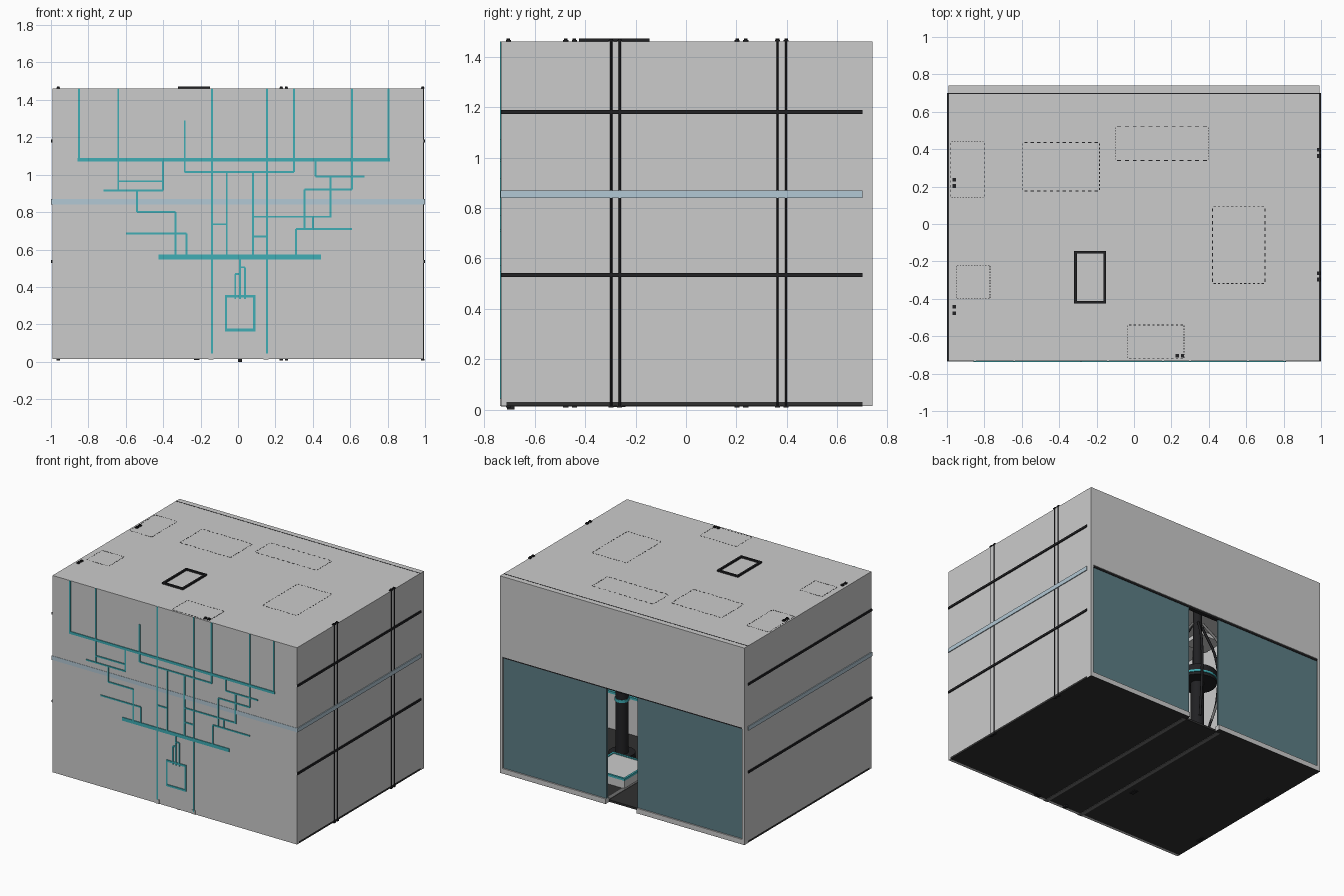
import bpy, bmesh, math
from mathutils import Vector, Matrix

if "Cube" in bpy.data.objects:
    bpy.data.objects.remove(bpy.data.objects["Cube"])


def mat(name, r, g, b):
    m = bpy.data.materials.new(name)
    m.diffuse_color = (r, g, b, 1)
    m.use_nodes = True
    m.node_tree.nodes["Principled BSDF"].inputs["Base Color"].default_value = m.diffuse_color
    return m


BLACK = mat("black", 0.015, 0.015, 0.017)
DARK = mat("dark_floor", 0.03, 0.03, 0.03)
TEAL = mat("teal", 0.05, 0.42, 0.46)
GLASS = mat("door_glass", 0.11, 0.21, 0.24)
BLUE = mat("pale_blue", 0.45, 0.58, 0.66)
STEEL = mat("steel", 0.16, 0.16, 0.16)
WHITE = mat("white", 0.75, 0.77, 0.78)


def finish(name, bm, m):
    me = bpy.data.meshes.new(name)
    bm.to_mesh(me)
    bm.free()
    ob = bpy.data.objects.new(name, me)
    bpy.context.collection.objects.link(ob)
    if m:
        me.materials.append(m)
    return ob


def boxes(name, items, m=None):
    """One object made of boxes given as (x0, x1, y0, y1, z0, z1)."""
    bm = bmesh.new()
    for x0, x1, y0, y1, z0, z1 in items:
        mx = Matrix.Translation(((x0 + x1) / 2, (y0 + y1) / 2, (z0 + z1) / 2))
        bmesh.ops.create_cube(bm, size=1, matrix=mx @ Matrix.Diagonal((x1 - x0, y1 - y0, z1 - z0, 1)))
    return finish(name, bm, m)


def cylinders(name, items, m=None, sides=24):
    """One object made of upright cylinders given as (x, y, radius, z0, z1)."""
    bm = bmesh.new()
    for x, y, r, z0, z1 in items:
        bmesh.ops.create_cone(bm, cap_ends=True, segments=sides, radius1=r, radius2=r, depth=z1 - z0,
                              matrix=Matrix.Translation((x, y, (z0 + z1) / 2)))
    ob = finish(name, bm, m)
    bpy.context.view_layer.objects.active = ob
    bpy.ops.object.select_all(action='DESELECT')
    ob.select_set(True)
    bpy.ops.object.shade_smooth_by_angle(angle=math.radians(35))
    return ob


def frame(cx, cy, w, d, t, z0, z1):
    """Four bars of a flat rectangular frame."""
    x0, x1, y0, y1 = cx - w / 2, cx + w / 2, cy - d / 2, cy + d / 2
    return [(x0, x1, y0, y0 + t, z0, z1), (x0, x1, y1 - t, y1, z0, z1),
            (x0, x0 + t, y0 + t, y1 - t, z0, z1), (x1 - t, x1, y0 + t, y1 - t, z0, z1)]


def hose(name, pts, r, m):
    cu = bpy.data.curves.new(name, 'CURVE')
    cu.dimensions = '3D'
    cu.bevel_depth = r
    cu.bevel_resolution = 2
    sp = cu.splines.new('BEZIER')
    sp.bezier_points.add(len(pts) - 1)
    for b, p in zip(sp.bezier_points, pts):
        b.co = p
        b.handle_left_type = b.handle_right_type = 'AUTO'
    cu.materials.append(m)
    ob = bpy.data.objects.new(name, cu)
    bpy.context.collection.objects.link(ob)


# Shell
W, F, B, TOP, BOT = 0.993, -0.733, 0.74, 1.46, 0.015
boxes("side_walls", [(s * W - 0.01 - s * 0.01, s * W + 0.01 - s * 0.01, F + 0.02, B - 0.04, 0.03, TOP - 0.02)
                     for s in (-1, 1)])
boxes("front_wall", [(-W, W, F, F + 0.02, BOT, TOP - 0.02)])
boxes("roof", [(-W, W, F, B - 0.04, TOP - 0.02, TOP)])
boxes("back_wall", [(-W, W, B - 0.04, B, 0.87, TOP)])
boxes("door_posts", [(-W, -W + 0.02, B - 0.04, B, BOT, 0.87), (W - 0.02, W, B - 0.04, B, BOT, 0.87)])
boxes("door_sills", [(-W + 0.02, -0.118, B - 0.04, B, BOT, 0.05), (0.135, W - 0.02, B - 0.04, B, BOT, 0.05)])
boxes("floor", [(-W, W, F + 0.02, B - 0.04, BOT, 0.03)], DARK)
boxes("sill_underlay", [(-W, -0.118, B - 0.04, B, 0.0135, BOT), (0.135, W, B - 0.04, B, 0.0135, BOT)], DARK)
boxes("roof_rear_seam", [(-W, W, B - 0.045, B - 0.039, TOP, TOP + 0.001)], BLACK)

# Sliding doors, left partly open
boxes("sliding_doors", [(-W + 0.02, -0.118, B - 0.025, B - 0.01, 0.05, 0.86),
                        (0.135, W - 0.02, B - 0.025, B - 0.01, 0.05, 0.86)], GLASS)
boxes("door_track", [(-W + 0.02, W - 0.02, B - 0.035, B - 0.006, 0.858, 0.87)], BLACK)

# Floor rails under the room
boxes("floor_rails", [(x - 0.014, x + 0.014, F, B - 0.04, 0.012, 0.033) for x in (-0.145, 0.15)], STEEL)
boxes("rail_ends", [(x - 0.014, x + 0.014, F - 0.005, F, 0.015, 0.045) for x in (-0.14, 0.155)])

# Side trim strips and the pale band around three sides
boxes("side_strips", [(min(s * W, s), max(s * W, s), F, 0.70, z - 0.008, z + 0.008)
                      for s in (-1, 1) for z in (0.535, 1.18)], BLACK)
boxes("pale_band", [(-0.999, -W, F, 0.70, 0.84, 0.87), (W, 0.999, F, 0.70, 0.84, 0.87),
                    (-0.999, 0.999, F - 0.002, F, 0.84, 0.87)], BLUE)

# Front inlay: uprights (x, z0, z1) and crossbars (z, x0, x1)
uprights = [(-0.85, 1.08, 1.46), (-0.64, 0.915, 1.46), (-0.285, 1.015, 1.29), (-0.14, 0.03, 1.46),
            (0.155, 0.03, 1.46), (0.30, 1.015, 1.46), (0.61, 0.92, 1.46), (0.805, 1.08, 1.46),
            (-0.40, 0.915, 1.08), (-0.54, 0.80, 0.915), (-0.335, 0.56, 0.80), (-0.275, 0.56, 0.685),
            (-0.06, 0.56, 1.015), (0.08, 0.56, 1.015), (0.495, 0.775, 0.99), (0.415, 0.99, 1.08),
            (0.355, 0.71, 0.92), (0.40, 0.71, 0.775), (0.31, 0.56, 0.71),
            (0.01, 0.335, 0.56), (-0.015, 0.335, 0.47), (0.038, 0.335, 0.505)]
crossbars = [(1.015, -0.285, 0.30), (0.965, -0.64, -0.40), (0.915, -0.72, -0.40), (0.80, -0.54, -0.335),
             (0.685, -0.60, -0.275), (0.735, -0.14, -0.06), (0.67, 0.08, 0.155), (0.775, 0.08, 0.50),
             (0.99, 0.415, 0.675), (0.92, 0.355, 0.61), (0.71, 0.31, 0.61), (0.47, -0.015, 0.01),
             (0.505, 0.01, 0.038)]
t, y0 = 0.005, F - 0.005
inlay = [(x - t, x + t, y0, F, a, b) for x, a, b in uprights]
inlay += [(a, b, y0, F, z - t, z + t) for z, a, b in crossbars]
inlay += [(-0.857, 0.812, y0, F, 1.071, 1.09), (-0.425, 0.445, y0, F, 0.548, 0.573)]
inlay += [(-0.07, 0.093, y0, F, z - 0.007, z + 0.007) for z in (0.17, 0.35)]
inlay += [(x - 0.006, x + 0.006, y0, F, 0.17, 0.35) for x in (-0.064, 0.087)]
boxes("front_inlay", inlay, TEAL)

# Roof hatch frame and panel outlines
boxes("hatch_frame", frame(-0.235, -0.285, 0.17, 0.28, 0.014, TOP, 1.472), BLACK)
panels = [(-0.39, 0.306, 0.41, 0.26), (0.15, 0.43, 0.5, 0.18), (0.56, -0.113, 0.28, 0.41),
          (0.117, -0.63, 0.3, 0.18), (-0.89, 0.29, 0.18, 0.3), (-0.86, -0.31, 0.18, 0.18)]
dashes = []
for cx, cy, w, d in panels:
    for i in range(12):
        u = (i + 0.25) / 12 - 0.5
        for s in (-0.5, 0.5):
            x, y = cx + u * w, cy + s * d
            dashes.append((x, x + w / 24, y - 0.002, y + 0.002, TOP, TOP + 0.001))
            x, y = cx + s * w, cy + u * d
            dashes.append((x - 0.002, x + 0.002, y, y + d / 24, TOP, TOP + 0.001))
boxes("roof_panel_outlines", dashes, BLACK)
boxes("ceiling_lamps", [(cx - w / 2, cx + w / 2, cy - d / 2, cy + d / 2, TOP - 0.05, TOP - 0.021)
                        for cx, cy, w, d in panels], WHITE)

# Paired conduits in the walls, poking out above and below with clamps
pairs = [(-0.962, -0.46, 0), (-0.962, 0.22, 0), (0.988, -0.28, 0), (0.988, 0.38, 0), (0.245, -0.705, 1)]
pipes, clamps = [], []
for x, y, along_x in pairs:
    for s in (-1, 1):
        px, py = x + s * 0.014 * along_x, y + s * 0.017 * (1 - along_x)
        pipes.append((px, py, 0.007, 0.008, TOP + 0.012))
        clamps += [(px - 0.009, px + 0.009, py - 0.01, py + 0.01, z, z + 0.007) for z in (TOP, 0.008)]
cylinders("wall_conduits", pipes, BLACK, 10)
boxes("conduit_clamps", clamps, BLACK)
boxes("underside_studs", [(-0.235, -0.205, -0.29, -0.24, 0.01, BOT), (0.0, 0.022, -0.71, -0.68, 0, BOT)], BLACK)

# Interior: work columns with ringed heads and hanging hoses
cols = [(-0.55, 0.0), (0.45, 0.1)]
for i, (x, y) in enumerate(cols):
    cylinders(f"work_column_{i}", [(x, y, 0.045, 0.03, 0.85), (x, y, 0.09, 0.03, 0.07), (x, y, 0.13, 0.85, 0.93),
                                   (x, y, 0.03, 0.93, TOP - 0.02)], BLACK)
    cylinders(f"column_ring_{i}", [(x, y, 0.135, 0.87, 0.885), (x, y, 0.05, 0.45, 0.47)], TEAL)
    for k in range(6):
        d = Vector((math.cos(k * math.pi / 3), math.sin(k * math.pi / 3), 0))
        c = Vector((x, y, 0))
        hose(f"hanging_hose_{i}_{k}", [c + d * r + Vector((0, 0, z)) for r, z in
                                       ((0.04, 1.3), (0.16, 1.1), (0.17, 0.8), (0.1, 0.55))],
             0.009, BLACK if k % 2 else STEEL)

# Interior: low platforms with teal trim, and shelving on the front wall
plats = [(0.3, 0.35, 0.3, 0.3, 0.1), (-0.3, 0.3, 0.26, 0.3, 0.1), (0.55, -0.35, 0.5, 0.25, 0.3)]
boxes("platforms", [(x - w / 2, x + w / 2, y - d / 2, y + d / 2, 0.03, z) for x, y, w, d, z in plats], WHITE)
boxes("platform_trim", sum([frame(x, y, w + 0.01, d + 0.01, 0.015, z - 0.01, z + 0.006)
                            for x, y, w, d, z in plats], []), TEAL)
boxes("wall_shelves", [(x - 0.3, x + 0.3, F + 0.02, F + 0.17, z, z + 0.02)
                       for x in (-0.6, 0.6) for z in (0.45, 0.65, 0.85)], STEEL)
